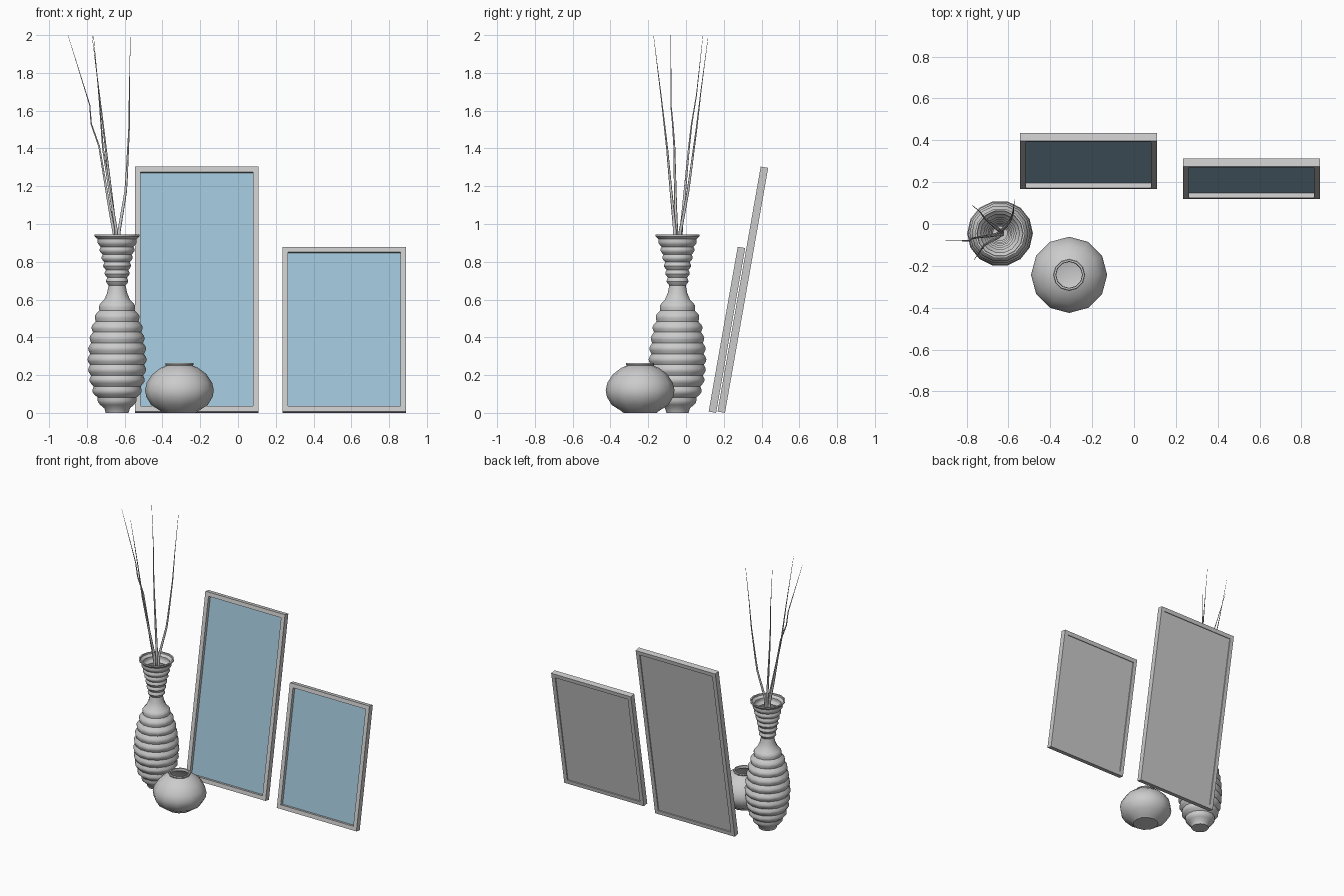
import bpy, bmesh
from math import sin, cos, pi, radians

if "Cube" in bpy.data.objects:
    bpy.data.objects.remove(bpy.data.objects["Cube"])


def make_object(name, bm, loc=(0, 0, 0), smooth=False):
    bmesh.ops.recalc_face_normals(bm, faces=bm.faces[:])
    mesh = bpy.data.meshes.new(name)
    bm.to_mesh(mesh)
    bm.free()
    ob = bpy.data.objects.new(name, mesh)
    bpy.context.collection.objects.link(ob)
    ob.location = loc
    if smooth:
        bpy.ops.object.select_all(action='DESELECT')
        ob.select_set(True)
        bpy.context.view_layer.objects.active = ob
        bpy.ops.object.shade_smooth_by_angle(angle=radians(35))
    return ob


def loft(rings, closed=False):
    """Skin a list of vertex rings; cap both ends, or join last to first."""
    bm = bmesh.new()
    vs = [[bm.verts.new(p) for p in ring] for ring in rings]
    n = len(vs[0])
    pairs = list(zip(vs, vs[1:])) + ([(vs[-1], vs[0])] if closed else [])
    for a, b in pairs:
        for i in range(n):
            j = (i + 1) % n
            bm.faces.new((a[i], a[j], b[j], b[i]))
    if not closed:
        bm.faces.new(vs[0])
        bm.faces.new(vs[-1])
    return bm


def lathe(name, profile, sides, loc):
    rings = [[(r * cos(2 * pi * i / sides), r * sin(2 * pi * i / sides), z)
              for i in range(sides)] for r, z in profile]
    return make_object(name, loft(rings), loc, smooth=True)


# Tall ribbed vase: envelope curve with bands cut into it
envelope = [(0, .062), (.03, .085), (.1, .127), (.18, .149), (.27, .158), (.36, .152),
            (.45, .137), (.53, .113), (.6, .08), (.66, .053), (.7, .06),
            (.8, .078), (.9, .103), (.945, .12)]


def radius_at(z):
    for (z0, r0), (z1, r1) in zip(envelope, envelope[1:]):
        if z <= z1:
            return r0 + (r1 - r0) * (z - z0) / (z1 - z0)
    return envelope[-1][1]


def ribs(start, end, count, depth):
    step = (end - start) / count
    pts = []
    for k in range(count):
        for f, d in ((0, 1), (.3, .25), (.5, 0), (.7, .25)):
            z = start + (k + f) * step
            pts.append((radius_at(z) - d * depth, z))
    return pts


outer = [(.06, 0)] + ribs(.025, .6, 10, .013) + [(.068, .6), (.053, .635), (.048, .66)]
outer += ribs(.675, .92, 6, .011) + [(.103, .92), (.119, .935), (.12, .945)]
inner = [(r - .01, max(z, .015)) for r, z in reversed(outer)]
lathe("tall_ribbed_vase", outer + inner, 14, (-.64, -.045, 0))

# Small round pot with an open neck
pot = [(.088, 0), (.1, .01), (.15, .042), (.176, .085), (.182, .12), (.173, .16),
       (.143, .205), (.1, .238), (.072, .25), (.075, .257), (.073, .265), (.064, .265),
       (.062, .247), (.095, .228), (.135, .195), (.165, .155), (.172, .12), (.14, .05),
       (.085, .015)]
lathe("round_pot", pot, 12, (-.31, -.243, 0))

# Dry twigs standing in the tall vase, tapering to the tip
twigs = [
    [(-.63, -.05, .3), (-.655, -.05, .945), (-.68, -.055, 1.08), (-.735, -.062, 1.41),
     (-.777, -.07, 1.53), (-.785, -.08, 1.63), (-.9, -.08, 2)],
    [(-.63, -.04, .3), (-.65, -.025, .97), (-.7, .015, 1.4), (-.715, .03, 1.53),
     (-.733, .055, 1.68), (-.773, .09, 2)],
    [(-.64, -.05, .3), (-.645, -.06, .97), (-.68, -.08, 1.18), (-.715, -.1, 1.4),
     (-.735, -.13, 1.66), (-.765, -.172, 2)],
    [(-.65, -.05, .3), (-.63, -.03, .96), (-.595, .01, 1.17), (-.59, .02, 1.24),
     (-.577, .055, 1.5), (-.575, .08, 1.71), (-.57, .117, 1.99)],
]
for k, path in enumerate(twigs):
    curve = bpy.data.curves.new(f"twig_{k + 1}", 'CURVE')
    curve.dimensions = '3D'
    curve.bevel_depth = .01
    curve.bevel_resolution = 1
    curve.use_fill_caps = True
    spline = curve.splines.new('POLY')
    spline.points.add(len(path) - 1)
    for p, co in zip(spline.points, path):
        p.co = (*co, 1)
        p.radius = max(.08, min(1, (2 - co[2]) * .85))
    ob = bpy.data.objects.new(curve.name, curve)
    bpy.context.collection.objects.link(ob)
    bpy.ops.object.select_all(action='DESELECT')
    ob.select_set(True)
    bpy.context.view_layer.objects.active = ob
    bpy.ops.object.convert(target='MESH')

# Leaning picture frames
blue = bpy.data.materials.new("picture_blue")
blue.diffuse_color = (.35, .55, .68, 1)
blue.use_nodes = True
blue.node_tree.nodes["Principled BSDF"].inputs["Base Color"].default_value = blue.diffuse_color
TILT, THICK, BORDER = radians(10), .04, .029


def picture_frame(label, x, y, width, length):
    def rect(inset, d):
        a, b = width / 2 - inset, length - inset
        return [(-a, d, inset), (a, d, inset), (a, d, b), (-a, d, b)]

    border = loft([rect(0, 0), rect(0, THICK), rect(BORDER, THICK), rect(BORDER, 0)], True)
    backing = loft([rect(BORDER, .025), rect(BORDER, .033)])
    panel = bmesh.new()
    panel.faces.new([panel.verts.new(p) for p in rect(BORDER, .024)])
    parts = [make_object(label + "_border", border),
             make_object(label + "_backing", backing),
             make_object(label + "_picture", panel)]
    parts[2].data.materials.append(blue)
    for ob in parts:
        ob.location = (x, y, THICK * sin(TILT))
        ob.rotation_euler = (-TILT, 0, 0)


picture_frame("large_frame", -.218, .167, .655, 1.317)
picture_frame("small_frame", .562, .12, .655, .886)
